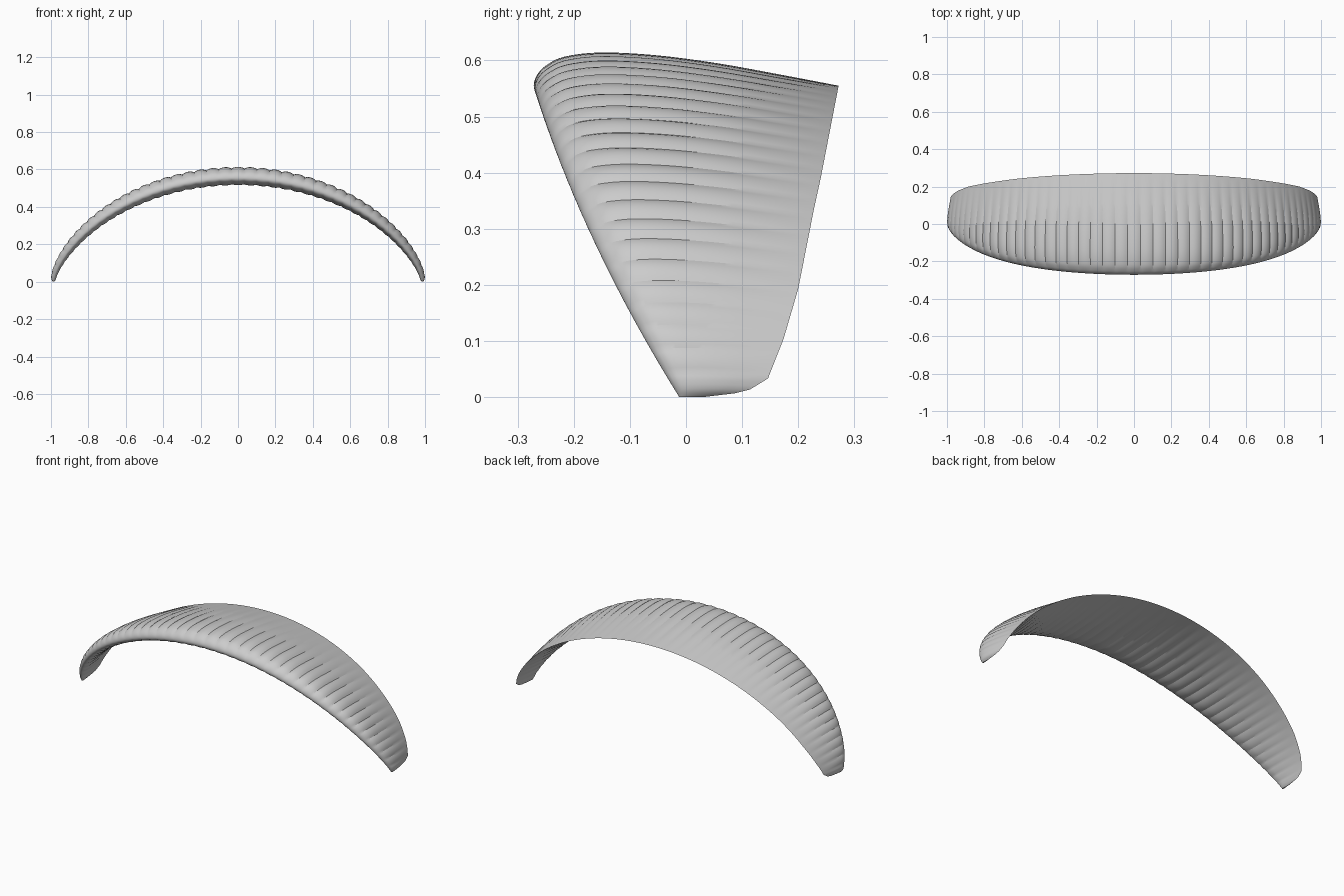
import bpy, bmesh, math

if "Cube" in bpy.data.objects:
    bpy.data.objects.remove(bpy.data.objects["Cube"])

CELLS, SUB = 45, 6          # air cells across the span, steps per cell
HALF_W, RISE = 0.985, 0.555  # chord line arc

# airfoil outline in chord units: trailing edge, over the top, round the nose, back below
FOIL = [(1, 0), (.8, .038), (.6, .074), (.4, .1), (.22, .109), (.1, .095), (.04, .066), (.01, .034),
        (0, 0), (.01, -.027), (.04, -.047), (.1, -.063), (.2, -.072), (.4, -.062), (.6, -.043), (.8, -.021)]
# trailing edge: (height, y)
TRAIL = [(0, .03), (.004, .075), (.013, .113), (.033, .146), (.104, .174), (.193, .2),
         (.335, .228), (.39, .24), (.555, .272)]


def lerp(table, v):
    for (a, p), (b, q) in zip(table, table[1:]):
        if v <= b:
            return p + (q - p) * max(0, v - a) / (b - a)
    return table[-1][1]


def smooth_foil(steps=4):
    # Catmull-Rom through the outline, keeping the trailing edge sharp
    pts = FOIL + [FOIL[0]]
    out = []
    for i in range(len(pts) - 1):
        p0, p1, p2 = pts[max(i - 1, 0)], pts[i], pts[i + 1]
        p3 = pts[min(i + 2, len(pts) - 1)]
        for s in range(steps):
            t = s / steps
            out.append(tuple(.5 * (2 * b + (c - a) * t + (2 * a - 5 * b + 4 * c - d) * t * t
                                   + (3 * b - a - 3 * c + d) * t ** 3)
                             for a, b, c, d in zip(p0, p1, p2, p3)))
    return out


def arc(a):
    # blend of an ellipse and a circular arc, a = 0 at the crown, pi/2 at the tip
    x = HALF_W * math.sin(a)
    r = (HALF_W ** 2 + RISE ** 2) / (2 * RISE)
    circle = math.sqrt(r * r - x * x) - (r - RISE)
    return x, .5 * (RISE * math.cos(a) + circle)


# arc length table
N = 1500
path = [arc(math.pi / 2 * i / N) for i in range(N + 1)]
length = [(0, 0)]
for i in range(N):
    length.append((length[-1][0] + math.dist(path[i], path[i + 1]), math.pi / 2 * (i + 1) / N))
total = length[-1][0]

# canopy: airfoil sections lofted along the arc, pinched at every rib
foil = smooth_foil()
bm = bmesh.new()
rings = []
for i in range(CELLS * SUB + 1):
    g = i / SUB - CELLS / 2
    f = abs(g) / (CELLS / 2)
    a = lerp(length, total * (f - .2 * f * f) / .8)
    x, z = arc(a)
    e = 1e-3
    (x0, z0), (x1, z1) = arc(max(a - e, 0)), arc(min(a + e, math.pi / 2))
    d = math.hypot(x1 - x0, z1 - z0)
    nx, nz = (z0 - z1) / d, (x1 - x0) / d
    z = max(z, 0)
    front = -.012 - .62 * z + .275 * z * z
    back = lerp(TRAIL, z)
    chord = back - front
    pinch = 1 - .14 * (2 * (i % SUB) / SUB - 1) ** 2
    side = 1 if g >= 0 else -1
    ring = []
    for u, v in foil:
        h = v * chord * pinch
        ring.append(bm.verts.new((side * (x + nx * h), front + u * chord, z + nz * h)))
    rings.append(ring)
n = len(foil)
for r, s in zip(rings, rings[1:]):
    for j in range(n):
        k = (j + 1) % n
        bm.faces.new((r[j], r[k], s[k], s[j]))
bm.faces.new(rings[0])
bm.faces.new(rings[-1][::-1])
bmesh.ops.recalc_face_normals(bm, faces=bm.faces)
mesh = bpy.data.meshes.new("canopy")
bm.to_mesh(mesh)
bm.free()
canopy = bpy.data.objects.new("canopy", mesh)
bpy.context.collection.objects.link(canopy)
bpy.context.view_layer.objects.active = canopy
canopy.select_set(True)
bpy.ops.object.shade_smooth_by_angle(angle=math.radians(25))
